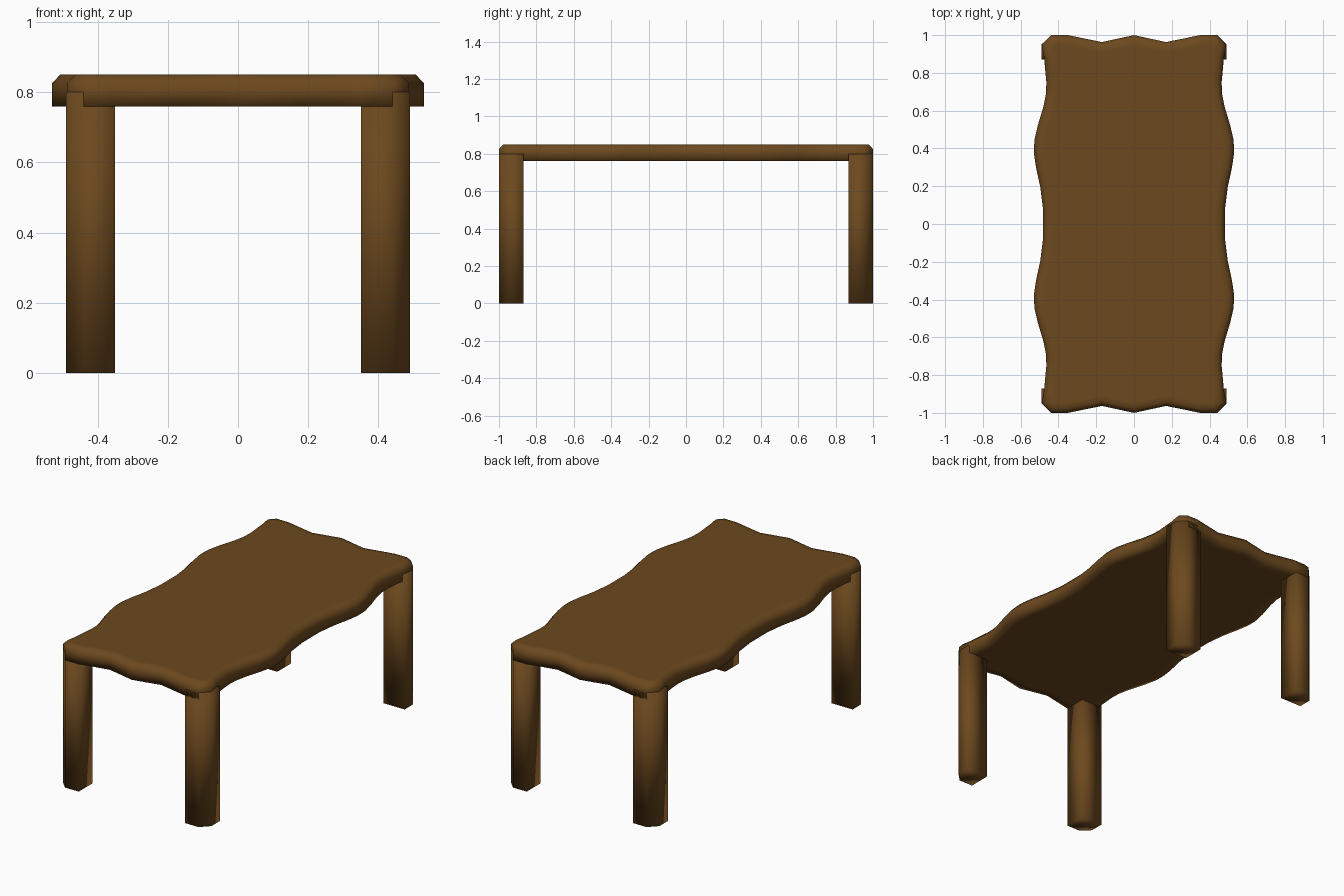
import bpy, bmesh

if "Cube" in bpy.data.objects:
    bpy.data.objects.remove(bpy.data.objects["Cube"])

wood = bpy.data.materials.new("brown_wood")
wood.diffuse_color = (0.15, 0.066, 0.013, 1)
wood.use_nodes = True
wood.node_tree.nodes["Principled BSDF"].inputs["Base Color"].default_value = wood.diffuse_color


def prism(bm, pts, z0, z1):
    """Extruded closed outline; returns the top and bottom faces."""
    low = [bm.verts.new((x, y, z0)) for x, y in pts]
    high = [bm.verts.new((x, y, z1)) for x, y in pts]
    n = len(pts)
    for i in range(n):
        j = (i + 1) % n
        bm.faces.new((low[i], low[j], high[j], high[i]))
    return bm.faces.new(high), bm.faces.new(low[::-1])


def finish(bm, name):
    bmesh.ops.recalc_face_normals(bm, faces=bm.faces[:])
    for f in bm.faces:
        f.smooth = True
    me = bpy.data.meshes.new(name)
    bm.to_mesh(me)
    bm.free()
    me.materials.append(wood)
    ob = bpy.data.objects.new(name, me)
    bpy.context.collection.objects.link(ob)


def inset(bm, face, width):
    bmesh.ops.inset_region(bm, faces=[face], thickness=width, use_even_offset=True)


# Wavy tabletop: one quarter of the outline, mirrored round
quarter = [(0.482, 0), (0.482, 0.08), (0.497, 0.2), (0.517, 0.29), (0.528, 0.36),
           (0.53, 0.4), (0.526, 0.45), (0.51, 0.52), (0.48, 0.62), (0.466, 0.69),
           (0.464, 0.75), (0.476, 0.88), (0.488, 0.95), (0.44, 1.0), (0.35, 1.0),
           (0.17, 0.963), (0, 1.0)]
half = quarter + [(-x, y) for x, y in quarter[-2::-1]]
outline = half + [(x, -y) for x, y in half[-2:0:-1]]

bm = bmesh.new()
top, bottom = prism(bm, outline, 0.76, 0.825)
bmesh.ops.recalc_face_normals(bm, faces=bm.faces[:])
# rounded upper rim
inset(bm, top, 0.023)
for v in top.verts:
    v.co.z = 0.85
inset(bm, top, 0.03)
# band around the underside
inset(bm, bottom, 0.055)
finish(bm, "tabletop")

# Four legs with a chamfered outer corner
profile = [(0.35, 0.87), (0.49, 0.87), (0.49, 0.95), (0.44, 1.0), (0.35, 1.0)]
for sx, side in ((1, "right"), (-1, "left")):
    for sy, end in ((-1, "front"), (1, "back")):
        bm = bmesh.new()
        prism(bm, [(x * sx, y * sy) for x, y in profile], 0, 0.8)
        finish(bm, f"{end}_{side}_leg")
